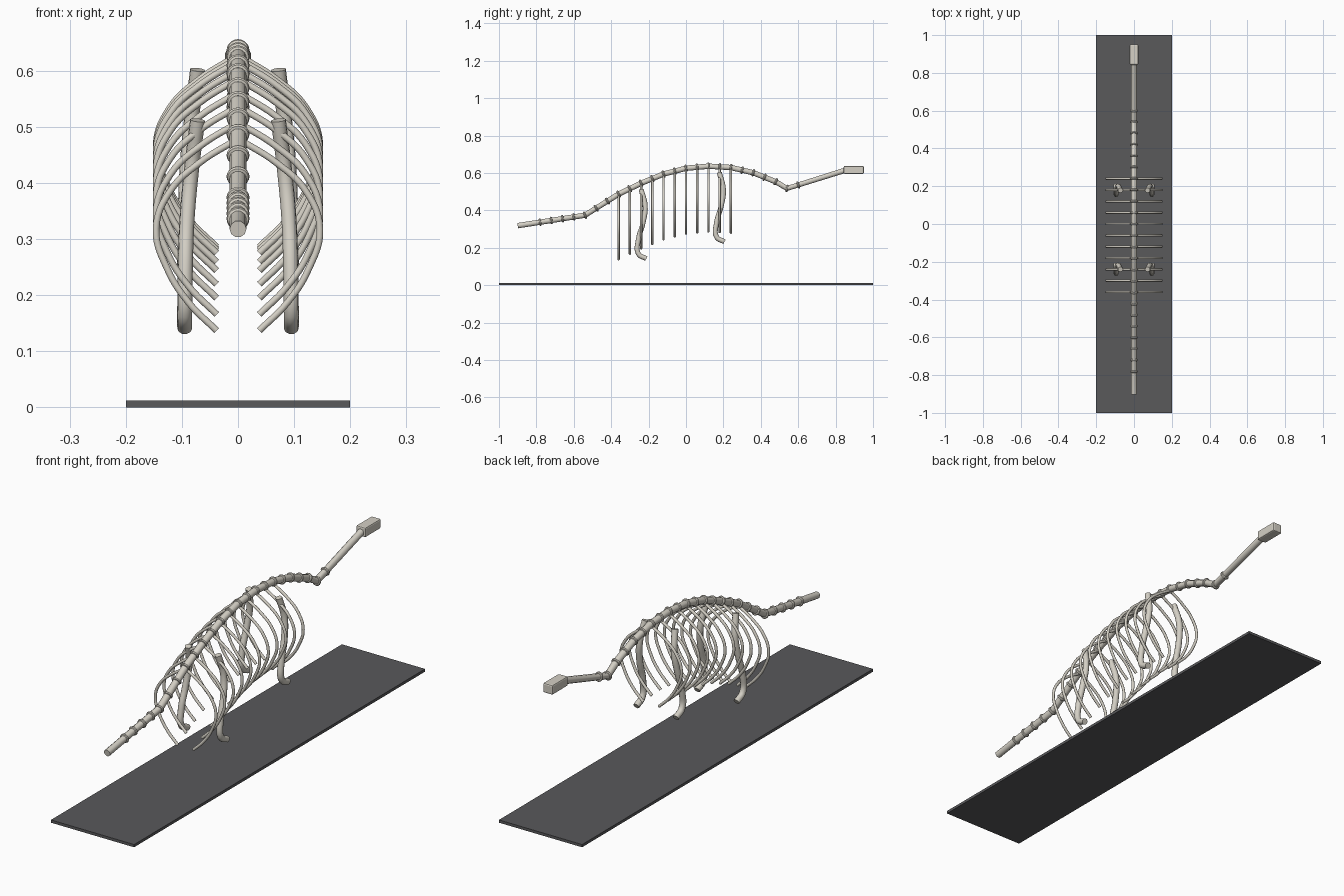
import bpy
import math
from mathutils import Vector

cube = bpy.data.objects.get("Cube")
if cube:
    bpy.data.objects.remove(cube, do_unlink=True)


def material(name, rgb):
    m = bpy.data.materials.new(name)
    m.use_nodes = True
    m.diffuse_color = (*rgb, 1)
    m.node_tree.nodes["Principled BSDF"].inputs["Base Color"].default_value = (*rgb, 1)
    return m


BONE = material("bone", (0.66, 0.63, 0.56))
SLAB = material("dark_grey", (0.10, 0.10, 0.105))


def finish(obj, name, mat, smooth=True):
    obj.name = name
    obj.data.materials.clear()
    obj.data.materials.append(mat)
    if smooth:
        bpy.ops.object.shade_smooth_by_angle(angle=math.radians(40))
    return obj


def tube(name, paths, radius, straight=False):
    """Round bone along one or more paths, capped at the ends."""
    curve = bpy.data.curves.new(name, "CURVE")
    curve.dimensions = "3D"
    curve.bevel_depth = radius
    curve.bevel_resolution = 3
    curve.resolution_u = 6
    curve.use_fill_caps = True
    for path in paths:
        spline = curve.splines.new("BEZIER")
        spline.bezier_points.add(len(path) - 1)
        for point, co in zip(spline.bezier_points, path):
            point.co = co
            kind = "VECTOR" if straight else "AUTO"
            point.handle_left_type = point.handle_right_type = kind
    obj = bpy.data.objects.new(name, curve)
    bpy.context.collection.objects.link(obj)
    bpy.ops.object.select_all(action="DESELECT")
    bpy.context.view_layer.objects.active = obj
    obj.select_set(True)
    bpy.ops.object.convert(target="MESH")
    return finish(bpy.context.object, name, BONE)


def box(name, center, size, mat, bevel=0):
    bpy.ops.mesh.primitive_cube_add(size=1, location=center)
    obj = bpy.context.object
    obj.scale = size
    bpy.ops.object.transform_apply(location=False, rotation=False, scale=True)
    if bevel:
        mod = obj.modifiers.new("rounded_edges", "BEVEL")
        mod.width = bevel
        mod.segments = 2
    return finish(obj, name, mat, False)


# Height of the backbone along y
SPINE = [(-0.9, 0.318), (-0.54, 0.374), (-0.36, 0.487), (-0.24, 0.545),
         (-0.12, 0.594), (0, 0.625), (0.12, 0.636), (0.24, 0.629),
         (0.36, 0.601), (0.48, 0.553), (0.54, 0.517), (0.86, 0.617)]


def spine_z(y):
    for (y0, z0), (y1, z1) in zip(SPINE, SPINE[1:]):
        if y <= y1:
            return z0 + (z1 - z0) * (y - y0) / (y1 - y0)
    return SPINE[-1][1]


# Base slab
box("base_slab", (0, 0, 0.006), (0.4, 2, 0.012), SLAB)

# Backbone and vertebra rings
tube("backbone", [[(0, y, z) for y, z in SPINE]], 0.015, straight=True)
for i in range(24):
    y = -0.78 + 0.06 * i
    slope = Vector((0, 0.04, spine_z(y + 0.02) - spine_z(y - 0.02)))
    bpy.ops.mesh.primitive_torus_add(
        major_segments=20, minor_segments=8, major_radius=0.0145, minor_radius=0.006,
        location=(0, y, spine_z(y)), rotation=slope.to_track_quat("Z", "Y").to_euler())
    finish(bpy.context.object, f"vertebra_{i + 1}", BONE)

# Skull
box("skull", (0, 0.897, 0.616), (0.046, 0.108, 0.042), BONE, 0.006)

# Rib pairs, hung from the backbone
RIB = [(0, -0.008), (0.07, -0.052), (0.12, -0.1), (0.146, -0.168),
       (0.126, -0.24), (0.088, -0.3), (0.038, -0.35)]
for i in range(11):
    y = -0.36 + 0.06 * i
    paths = [[(side * x, y, spine_z(y) + z) for x, z in RIB] for side in (1, -1)]
    tube(f"rib_pair_{i + 1}", paths, 0.0062)

# Limb pairs with curled feet
LIMB = [(0.072, 0, 0), (0.083, 0.022, -0.09), (0.091, 0.01, -0.18),
        (0.094, -0.015, -0.27), (0.095, -0.014, -0.345), (0.095, 0.028, -0.37)]
for name, y, z in (("front_legs", -0.24, 0.512), ("back_legs", 0.178, 0.602)):
    paths = [[(side * p[0], y + p[1], z + p[2]) for p in LIMB] for side in (1, -1)]
    tube(name, paths, 0.0135)
